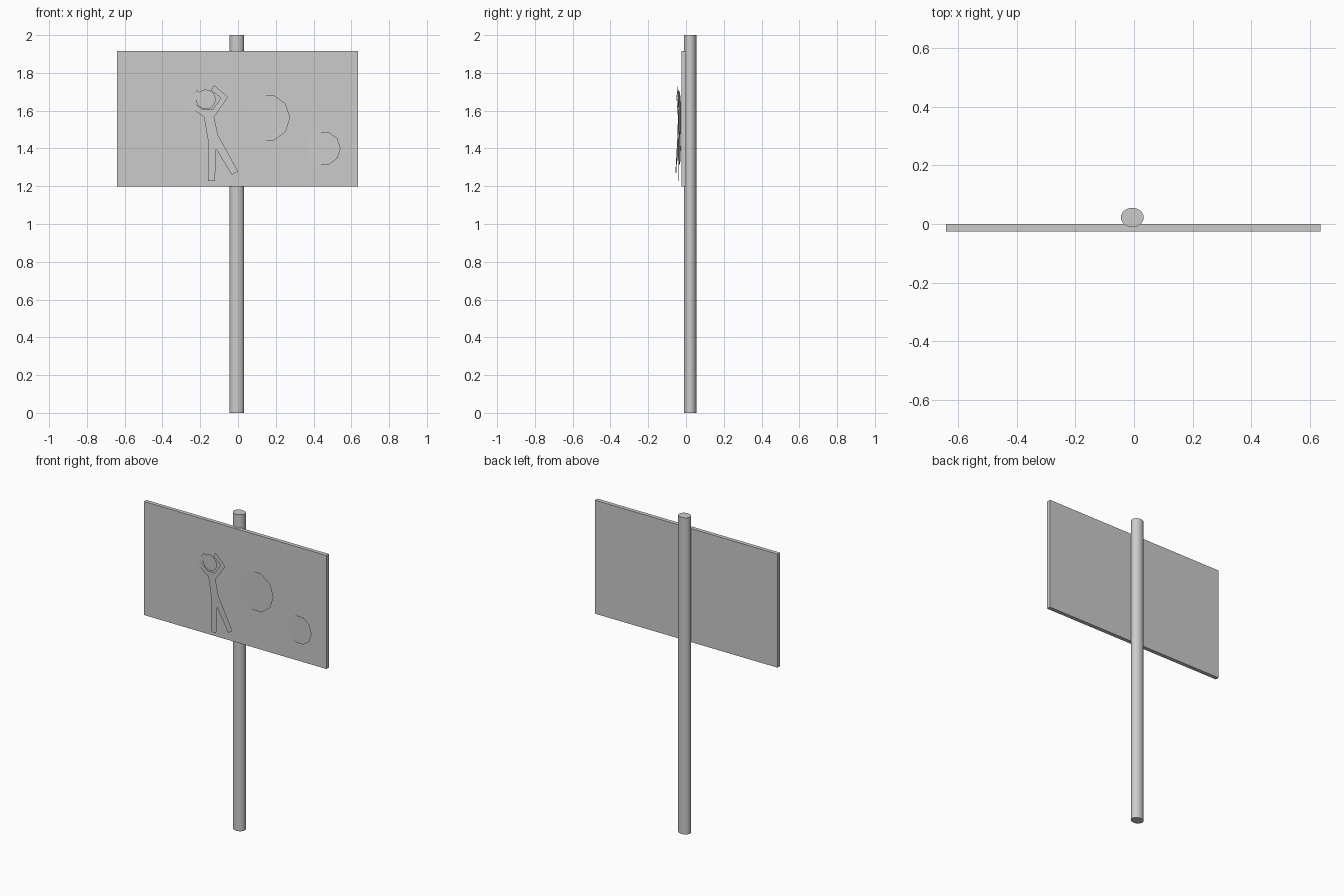
import bpy, math

if "Cube" in bpy.data.objects:
    bpy.data.objects.remove(bpy.data.objects["Cube"])

def mesh_object(name, verts, faces):
    me = bpy.data.meshes.new(name)
    me.from_pydata(verts, [], faces)
    ob = bpy.data.objects.new(name, me)
    bpy.context.collection.objects.link(ob)
    return ob

def sheet(name, outline, depth):
    """Thin flat cut-out facing the front; depth(x, z) gives its y."""
    verts = [(x, depth(x, z), z) for x, z in outline]
    return mesh_object(name, verts, [tuple(range(len(verts)))])

def disc(name, cx, cz, r, depth, sides=10):
    ring = [(cx + r * math.cos(math.tau * i / sides),
             cz + r * math.sin(math.tau * i / sides)) for i in range(sides)]
    return sheet(name, ring, depth)

# Post, slightly oval in section
bpy.ops.mesh.primitive_cylinder_add(vertices=24, radius=1, depth=2,
                                    end_fill_type='TRIFAN', location=(-0.006, 0.022, 1))
post = bpy.context.object
post.name = "post"
post.scale = (0.039, 0.033, 1)
bpy.ops.object.transform_apply(location=False, rotation=False, scale=True)
bpy.ops.object.shade_smooth_by_angle(angle=math.radians(40))

# Board
bpy.ops.mesh.primitive_cube_add(size=1, location=(-0.002, -0.0125, 1.557))
board = bpy.context.object
board.name = "board"
board.scale = (1.275, 0.025, 0.717)
bpy.ops.object.transform_apply(location=False, rotation=False, scale=True)

# Figure with raised arms, leaning away from the board toward the right
lean = lambda x, z: -0.0275 - 0.1 * (x + 0.28)
body = [(-0.127, 1.735), (-0.053, 1.672), (-0.127, 1.566), (-0.106, 1.471),
        (0.0, 1.28), (-0.032, 1.259), (-0.116, 1.397), (-0.122, 1.228),
        (-0.159, 1.228), (-0.159, 1.444), (-0.18, 1.566), (-0.27, 1.63),
        (-0.217, 1.709), (-0.196, 1.692), (-0.233, 1.64), (-0.185, 1.605),
        (-0.135, 1.605), (-0.09, 1.667), (-0.143, 1.709)]
sheet("figure_body", body[::-1], lean)
disc("figure_head", -0.17, 1.66, 0.052, lean, 16)

# Falling rocks, tilted discs
disc("large_rock", 0.148, 1.562, 0.128, lambda x, z: -0.0255 - 0.058 * (x - 0.02))
disc("lower_rock", 0.453, 1.4, 0.09, lambda x, z: -0.0275 - 0.07 * (x - 0.363))
disc("left_rock", -0.45, 1.668, 0.045, lambda x, z: -0.03)
for i, (x, z, r) in enumerate([(0.3, 1.745, 0.042), (0.345, 1.67, 0.022),
                               (-0.21, 1.83, 0.045), (0.04, 1.8, 0.075)]):
    disc(f"small_rock_{i + 1}", x, z, r, lambda x, z: -0.027)
